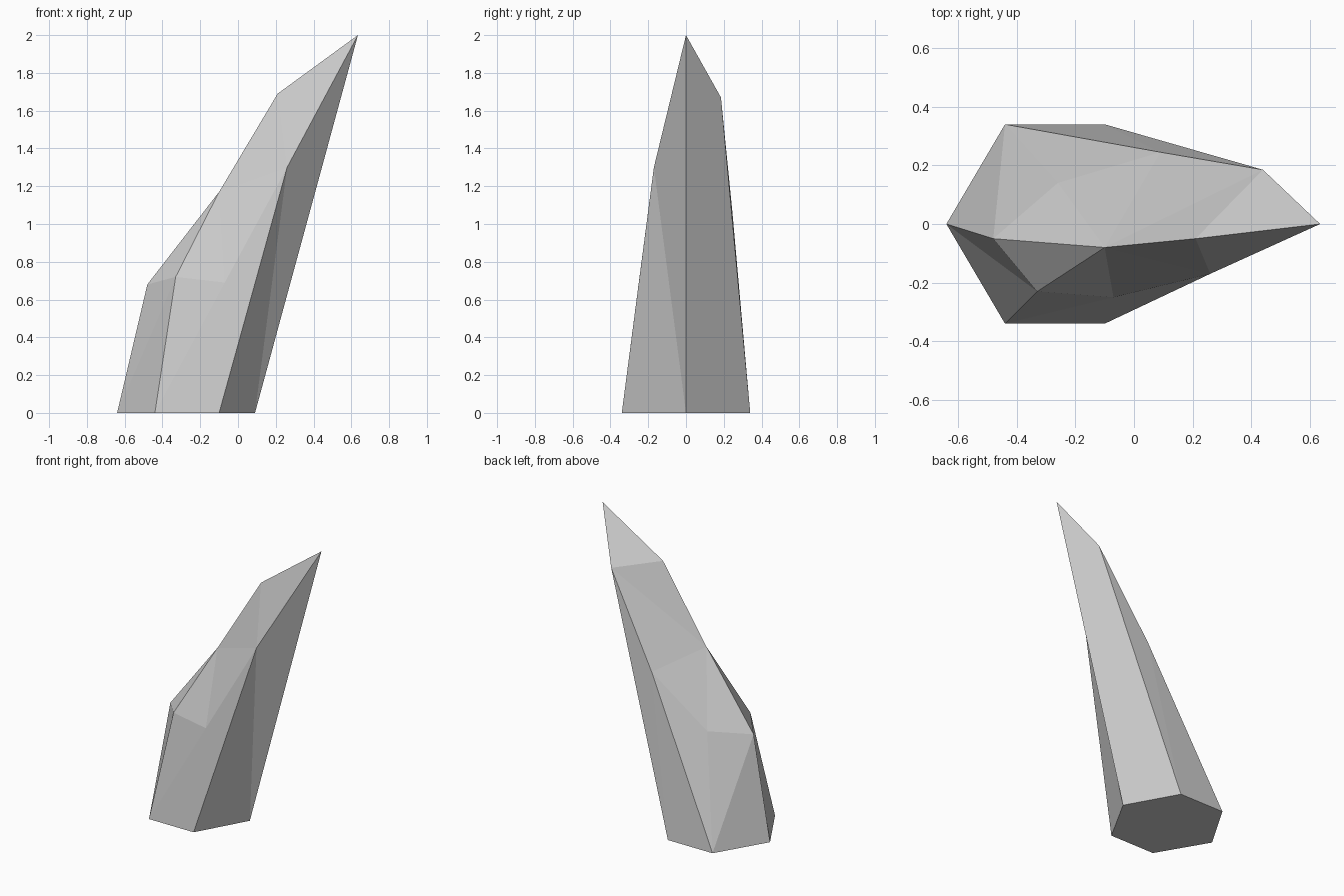
import bpy, bmesh

if "Cube" in bpy.data.objects:
    bpy.data.objects.remove(bpy.data.objects["Cube"])

bm = bmesh.new()
v = {}


def point(name, x, y, z):
    v[name] = bm.verts.new((x, y, z))


def facets(*faces):
    for names in faces:
        bm.faces.new([v[n] for n in names.split()])


# Hexagonal foot, mirrored front to back
half_width = 0.34
point("left", -0.64, 0, 0)
point("right", 0.09, 0, 0)
for side, s in (("front", -1), ("back", 1)):
    point(side + "_l", -0.44, s * half_width, 0)
    point(side + "_r", -0.10, s * half_width, 0)
facets("left front_l front_r right back_r back_l")

# Chipped corners around the leaning shaft, from low to high
point("chip_l", -0.48, -0.05, 0.68)
point("chip_f", -0.33, -0.23, 0.72)
point("dent_f", -0.07, -0.25, 0.69)
point("dent_b", -0.26, 0.14, 0.715)
point("rim_b", 0.09, 0.245, 1.07)
point("ridge", -0.10, -0.08, 1.17)
point("rim_f", 0.26, -0.17, 1.30)
point("peak_b", 0.44, 0.185, 1.67)
point("crest", 0.21, -0.05, 1.69)
point("tip", 0.635, 0, 2.0)

# Front side
facets("left front_l chip_f", "left chip_f chip_l", "front_l dent_f chip_f",
       "front_l front_r dent_f", "front_r rim_f dent_f")

# Front slope of the ridge
facets("chip_f dent_f ridge", "dent_f rim_f ridge", "chip_l chip_f ridge",
       "rim_f crest ridge", "rim_f tip crest")

# Right underside and back
facets("front_r right rim_f", "right tip rim_f", "right back_r peak_b tip",
       "back_r back_l rim_b", "back_r rim_b peak_b")

# Left and back slope of the ridge
facets("left chip_l back_l", "back_l chip_l dent_b", "back_l dent_b rim_b",
       "chip_l ridge dent_b", "dent_b ridge rim_b", "rim_b ridge peak_b",
       "ridge crest peak_b", "crest tip peak_b")

bmesh.ops.recalc_face_normals(bm, faces=bm.faces[:])

# Leaning rock shard, flat shaded
mesh = bpy.data.meshes.new("rock_shard")
bm.to_mesh(mesh)
bm.free()
bpy.context.collection.objects.link(bpy.data.objects.new("rock_shard", mesh))
